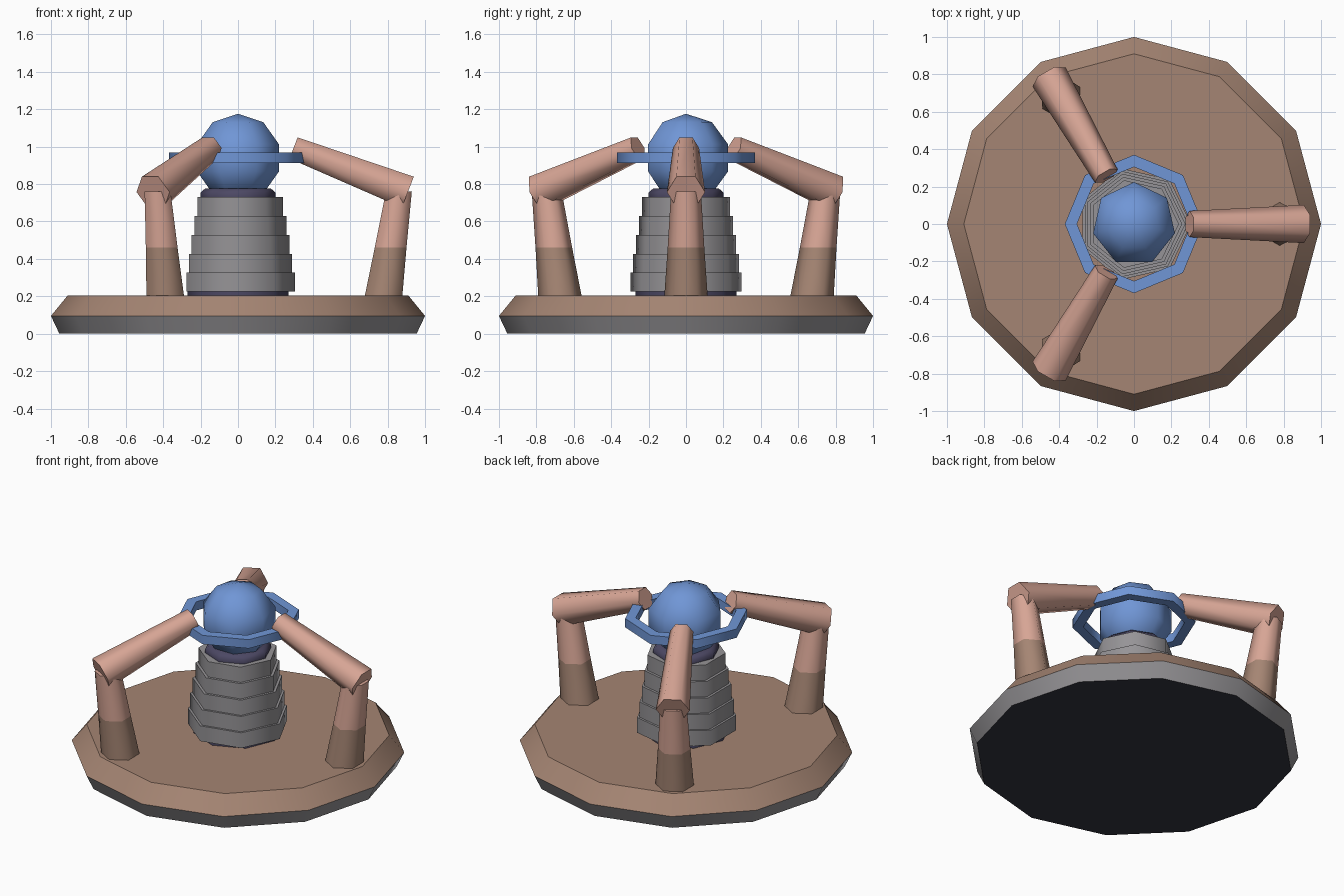
import bpy, bmesh, math
from mathutils import Vector, Matrix

if "Cube" in bpy.data.objects:
    bpy.data.objects.remove(bpy.data.objects["Cube"])


def mat(name, r, g, b):
    m = bpy.data.materials.new(name)
    lin = lambda c: ((c / 255 + 0.055) / 1.055) ** 2.4
    m.diffuse_color = (lin(r), lin(g), lin(b), 1)
    m.use_nodes = True
    m.node_tree.nodes["Principled BSDF"].inputs["Base Color"].default_value = m.diffuse_color
    return m


BROWN = mat("brown", 165, 133, 115)
PINK = mat("pink", 215, 165, 149)
BLUE = mat("blue", 112, 150, 214)
GREY = mat("grey", 150, 148, 151)
DARK = mat("dark navy", 50, 52, 63)
PURPLE = mat("dark purple", 76, 72, 100)


def skin(name, rings, mats, rule=None, smooth=60, closed=False, turn=0):
    """Join rings of points into a solid; rule(face centre, normal) picks the colour."""
    bm = bmesh.new()
    vs = [[bm.verts.new(p) for p in ring] for ring in rings]
    n = len(vs[0])
    pairs = list(zip(vs, vs[1:])) + ([(vs[-1], vs[0])] if closed else [])
    for a, b in pairs:
        for i in range(n):
            j = (i + 1) % n
            bm.faces.new((a[i], a[j], b[j], b[i]))
    if not closed:
        bm.faces.new(vs[0])
        bm.faces.new(vs[-1])
    bmesh.ops.recalc_face_normals(bm, faces=bm.faces)
    bm.normal_update()
    for f in bm.faces:
        if rule:
            f.material_index = rule(f.calc_center_median(), f.normal)
    bm.transform(Matrix.Rotation(turn, 4, 'Z'))
    me = bpy.data.meshes.new(name)
    bm.to_mesh(me)
    bm.free()
    for m in mats:
        me.materials.append(m)
    finish(name, me, smooth)


def finish(name, me, smooth):
    ob = bpy.data.objects.new(name, me)
    bpy.context.collection.objects.link(ob)
    bpy.ops.object.select_all(action='DESELECT')
    ob.select_set(True)
    bpy.context.view_layer.objects.active = ob
    bpy.ops.object.shade_smooth_by_angle(angle=math.radians(smooth))


def lathe(profile, sides):
    """Rings around z from (radius, height) pairs, first corner on +x."""
    step = 2 * math.pi / sides
    return [[(r * math.cos(i * step), r * math.sin(i * step), z) for i in range(sides)]
            for r, z in profile]


def tube(stations, up):
    """Six-sided rings from (x, z, radius), corners on the y axis."""
    up = Vector(up).normalized()
    rings = []
    for x, z, r in stations:
        c = Vector((x, 0, z))
        rings.append([c + r * (Vector((0, 1, 0)) * math.cos(k * math.pi / 3)
                               + up * math.sin(k * math.pi / 3)) for k in range(6)])
    return rings


# base: grey lower rim, dark underside, brown top
skin("base", lathe([(0.955, 0), (1, 0.095), (0.91, 0.205)], 12), [BROWN, GREY, DARK],
     lambda c, n: 2 if n.z < -0.9 else (1 if c.z < 0.095 else 0), smooth=40)

# pedestal: dark foot, five stepped tiers, dark neck
skin("pedestal_foot", lathe([(0.27, 0.2), (0.27, 0.225)], 8), [PURPLE])
for i, r in enumerate((0.305, 0.29, 0.275, 0.258, 0.24)):
    z = 0.225 + 0.101 * i
    skin(f"pedestal_tier_{i + 1}", lathe([(r, z), (r, z + 0.101)], 7), [GREY])
skin("neck", lathe([(0.2, 0.73), (0.2, 0.755), (0.175, 0.777)], 8), [PURPLE])

# globe
bm = bmesh.new()
bmesh.ops.create_uvsphere(bm, u_segments=7, v_segments=5, radius=0.236,
                          matrix=Matrix.Translation((0, 0, 0.94)))
me = bpy.data.meshes.new("globe")
bm.to_mesh(me)
bm.free()
me.materials.append(BLUE)
finish("globe", me, 60)

# floating ring around the globe
skin("ring", lathe([(0.37, 0.912), (0.37, 0.97), (0.305, 0.97), (0.305, 0.912)], 8),
     [BLUE], closed=True)

# three bent arms holding the ring
for k in range(3):
    turn = k * math.tau / 3
    skin(f"lower_arm_{k + 1}",
         tube([(0.778, 0.2, 0.116), (0.816, 0.46, 0.098), (0.86, 0.76, 0.08)], (1, 0, 0)),
         [PINK, BROWN], lambda c, n: 1 if c.z < 0.46 else 0, smooth=65, turn=turn)
    skin(f"upper_arm_{k + 1}",
         tube([(0.297, 0.993, 0.07), (0.908, 0.757, 0.102)], (0.236, 0, 0.611)),
         [PINK], smooth=65, turn=turn)
